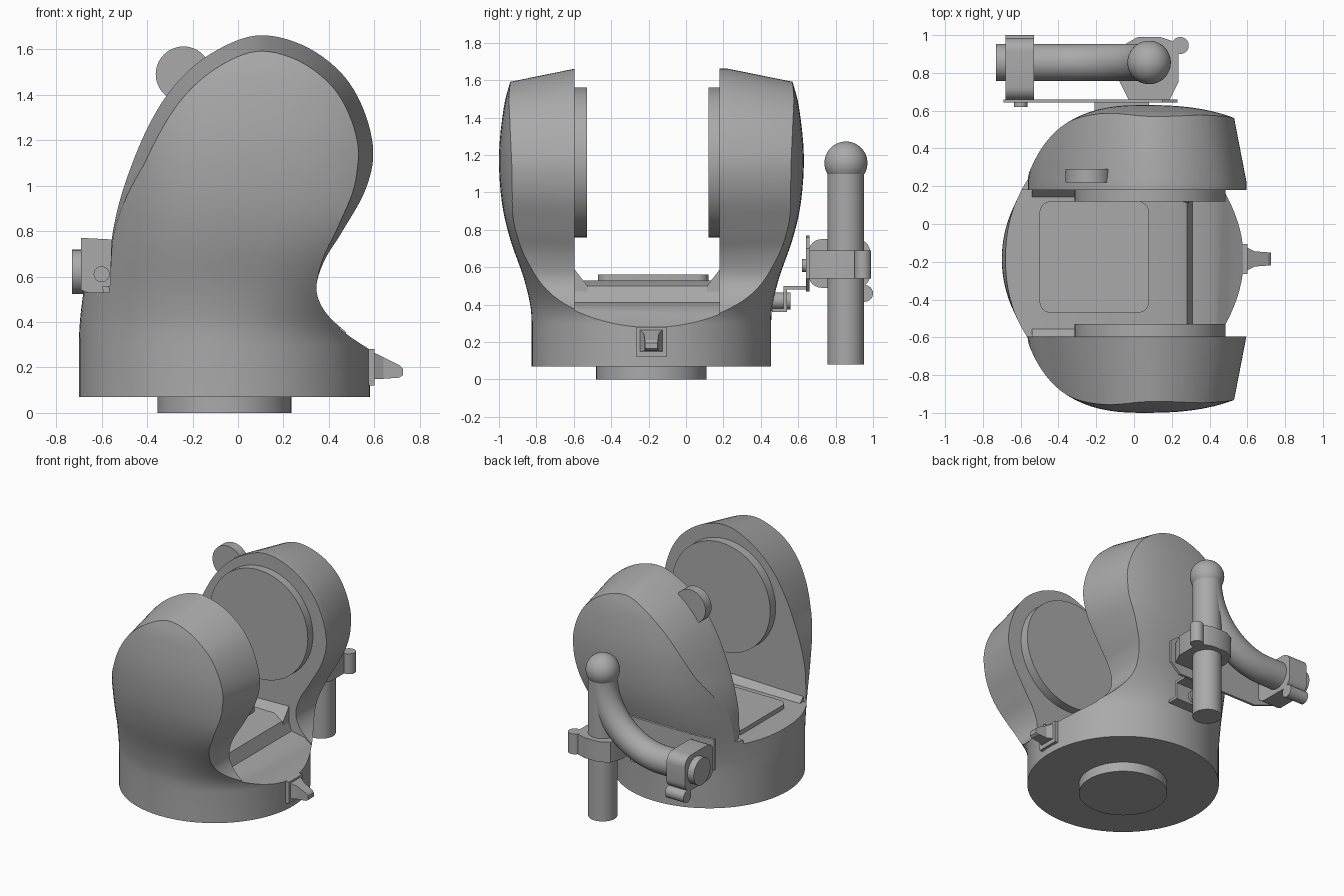
import bpy, bmesh, math
from mathutils import Vector, Matrix

if "Cube" in bpy.data.objects:
    bpy.data.objects.remove(bpy.data.objects["Cube"])

grey = bpy.data.materials.new("plain grey")
grey.use_nodes = True
grey.diffuse_color = (0.4, 0.4, 0.4, 1)
grey.node_tree.nodes["Principled BSDF"].inputs["Base Color"].default_value = (0.4, 0.4, 0.4, 1)
MID = -0.185  # centre plane between the arms


def finish(bm, name, smooth=True):
    bmesh.ops.recalc_face_normals(bm, faces=bm.faces)
    mesh = bpy.data.meshes.new(name)
    bm.to_mesh(mesh)
    bm.free()
    ob = bpy.data.objects.new(name, mesh)
    bpy.context.collection.objects.link(ob)
    mesh.materials.append(grey)
    if smooth:
        shade(ob)
    return ob


def shade(ob):
    bpy.ops.object.select_all(action="DESELECT")
    ob.select_set(True)
    bpy.context.view_layer.objects.active = ob
    bpy.ops.object.shade_smooth_by_angle(angle=math.radians(30))


def loft(name, rings, smooth=True):
    bm = bmesh.new()
    rows = [[bm.verts.new(p) for p in ring] for ring in rings]
    n = len(rows[0])
    for a, b in zip(rows, rows[1:]):
        for i in range(n):
            bm.faces.new((a[i], a[(i + 1) % n], b[(i + 1) % n], b[i]))
    bm.faces.new(rows[0][::-1])
    bm.faces.new(rows[-1])
    return finish(bm, name, smooth)


def prism(name, outline, y0, y1):
    return loft(name, [[(x, y, z) for x, z in outline] for y in (y0, y1)])


def slab(name, outline, z0, z1):
    return loft(name, [[(x, y, z) for x, y in outline] for z in (z0, z1)])


def rod(name, start, end, r, sides=48):
    a, b = Vector(start), Vector(end)
    bm = bmesh.new()
    turn = (b - a).to_track_quat("Z", "Y").to_matrix().to_4x4()
    bmesh.ops.create_cone(bm, cap_ends=True, segments=sides, radius1=r, radius2=r,
                          depth=(b - a).length, matrix=Matrix.Translation((a + b) / 2) @ turn)
    return finish(bm, name)


def spline(points, steps=6):
    out = []
    for i in range(len(points) - 1):
        p = [Vector(points[min(max(i + k, 0), len(points) - 1)]) for k in (-1, 0, 1, 2)]
        for s in range(steps):
            t = s / steps
            out.append(0.5 * (2 * p[1] + (p[2] - p[0]) * t
                       + (2 * p[0] - 5 * p[1] + 4 * p[2] - p[3]) * t * t
                       + (3 * p[1] - p[0] - 3 * p[2] + p[3]) * t ** 3))
    return out + [Vector(points[-1])]


def rounded(x0, x1, y0, y1, r, steps=6):
    corners = ((x1 - r, y1 - r), (x0 + r, y1 - r), (x0 + r, y0 + r), (x1 - r, y0 + r))
    return [(cx + r * math.cos(math.pi / 2 * (q + s / steps)),
             cy + r * math.sin(math.pi / 2 * (q + s / steps)))
            for q, (cx, cy) in enumerate(corners) for s in range(steps + 1)]


def boolean(ob, cutter, operation):
    mod = ob.modifiers.new(operation.lower(), "BOOLEAN")
    mod.operation, mod.object, mod.solver = operation, cutter, "EXACT"
    bpy.context.view_layer.objects.active = ob
    bpy.ops.object.modifier_apply(modifier=mod.name)
    bpy.data.objects.remove(cutter)


# Body hull: round at the base, swelling to domed arm sides
def hull_ring(z, b):
    t = min(max((z - 0.3) / 0.6, 0), 1)
    t = t * t * (3 - 2 * t)
    n, cx = 2 + 0.5 * t, -0.06 + 0.11 * t
    ring = []
    for i in range(96):
        c, s = math.cos(math.tau * i / 96), math.sin(math.tau * i / 96)
        a = 0.64 + (0.28 if c > 0 else 0.05) * t
        ring.append((cx + a * math.copysign(abs(c) ** (2 / n), c),
                     MID + b * math.copysign(abs(s) ** (2 / n), s), z))
    return ring


swell = spline([(0.3, 0.64), (0.4, 0.648), (0.55, 0.685), (0.75, 0.755), (0.95, 0.8),
                (1.2, 0.815), (1.45, 0.79), (1.59, 0.755), (1.72, 0.715)], 4)
body = loft("forked_body", [hull_ring(0.07, 0.64)] + [hull_ring(z, b) for z, b in swell])

# Arm silhouette, drawn in slightly towards the outer sides
arm = spline([(-0.56, 0.56), (-0.56, 0.66), (-0.55, 0.8), (-0.5, 1.0), (-0.4, 1.25),
              (-0.28, 1.44), (-0.12, 1.58), (0.08, 1.66), (0.28, 1.62), (0.45, 1.5),
              (0.55, 1.34), (0.595, 1.15), (0.56, 0.98), (0.46, 0.8), (0.38, 0.67),
              (0.345, 0.55), (0.38, 0.45), (0.47, 0.36), (0.6, 0.27), (0.8, 0.18)])
silhouette = [(-0.8, 0), (-0.8, 0.53)] + [tuple(p) for p in arm] + [(0.8, 0)]


def drawn_in(y, amount):
    ring = []
    for x, z in silhouette:
        k = 1 - amount * min(max((z - 0.58) / 0.5, 0), 1)
        ring.append((0.08 + (x - 0.08) * k, y, 1.12 + (z - 1.12) * k))
    return ring


boolean(body, loft("arm_cutter", [drawn_in(MID - 0.85, 0.165), drawn_in(MID - 0.41, 0),
                                  drawn_in(MID + 0.41, 0), drawn_in(MID + 0.85, 0.165)]),
        "INTERSECT")
channel = [(-0.9, 0.53), (0.2, 0.53), (0.28, 0.5), (0.31, 0.41), (0.42, 0.39),
           (0.5, 0.33), (0.6, 0.265), (0.9, 0.15), (0.9, 1.9), (-0.9, 1.9)]
boolean(body, prism("channel_cutter", channel, MID - 0.41, MID + 0.365), "DIFFERENCE")
shade(body)

rod("foot_disc", (-0.06, MID, 0), (-0.06, MID, 0.09), 0.295, 64)
slab("floor_panel", rounded(-0.5, 0.08, -0.47, 0.12, 0.06), 0.5, 0.562)

# Sloped strips where the floor meets the arms
for side, name in ((-1, "front_floor_strip"), (1, "back_floor_strip")):
    wall = MID + (-0.412 if side < 0 else 0.367)
    loft(name, [[(x, wall, 0.4), (x, wall, top), (x, wall - side * 0.07, 0.5), (x, wall - side * 0.07, 0.4)]
                for x, top in ((-0.54, 0.57), (0.29, 0.59))])

# Round pads on the inner faces of the arms
rod("front_pad", (0.085, -0.62, 1.16), (0.085, -0.53, 1.16), 0.4, 96)
rod("back_pad", (0.085, 0.2, 1.16), (0.085, 0.12, 1.16), 0.4, 96)
rod("arm_lug", (-0.24, 0.22, 1.49), (-0.24, 0.29, 1.49), 0.122)

# Pointer at the foot of the scoop
loft("pointer", [[(x, MID - w, lo), (x, MID + w, lo), (x, MID + w, hi), (x, MID - w, hi)]
                 for x, w, lo, hi in ((0.5, 0.065, 0.15, 0.3), (0.6, 0.06, 0.15, 0.265),
                                      (0.64, 0.04, 0.15, 0.245), (0.71, 0.035, 0.155, 0.21),
                                      (0.725, 0.033, 0.165, 0.195))], False)
loft("pointer_base", [[(x, MID - w, 0.12), (x, MID + w, 0.12), (x, MID + w, 0.28), (x, MID - w, 0.28)]
                      for x, w in ((0.5, 0.08), (0.6, 0.08))], False)

# Handle: ball-topped upright with a side tube bending to the horizontal
RX, RY, RZ = 0.08, 0.855, 0.62
rod("upright_rod", (RX, RY, 0.08), (RX, RY, 1.17), 0.098)
bm = bmesh.new()
bmesh.ops.create_uvsphere(bm, u_segments=48, v_segments=24, radius=0.115,
                          matrix=Matrix.Translation((RX, RY, 1.157)))
finish(bm, "ball_knob")
bend = [(RX, 1.12, 0.0)]
R = 0.5
bend = [(RX - R + R * math.cos(a), RZ + R - R * math.sin(a), a)
        for a in (math.pi / 2 * i / 20 for i in range(21))]
bend.append((-0.73, RZ, math.pi / 2))
tube = []
for x, z, a in bend:
    tube.append([(x + 0.098 * math.cos(t) * math.cos(a), RY + 0.098 * math.sin(t),
                  z - 0.098 * math.cos(t) * math.sin(a))
                 for t in (math.tau * i / 40 for i in range(40))])
loft("bent_tube", tube)

# Clamps holding the rods, each with a round lug
slab("upright_clamp", [(-0.03, 0.66), (0.19, 0.66), (0.235, 0.75), (0.235, 0.93), (0.2, 0.97),
                       (0.14, 0.99), (0.02, 0.99), (-0.05, 0.95), (-0.08, 0.86), (-0.08, 0.76)],
     0.54, 0.69)
rod("upright_clamp_lug", (0.245, 0.945, 0.54), (0.245, 0.945, 0.69), 0.045, 24)
loft("tube_clamp", [[(x, y, z) for y, z in rounded(0.655, 0.985, 0.49, 0.75, 0.07)]
                    for x in (-0.68, -0.53)])
rod("tube_clamp_lug", (-0.68, 0.955, 0.46), (-0.53, 0.955, 0.46), 0.045, 24)
rod("clamp_bolt", (-0.6, 0.62, 0.61), (-0.6, 0.67, 0.61), 0.035, 24)

# Mounting plate and its cranked bracket to the body
prism("mounting_plate", [(-0.69, 0.54), (-0.5, 0.47), (0.15, 0.47), (0.23, 0.54),
                         (0.23, 0.7), (0.15, 0.76), (-0.5, 0.76), (-0.69, 0.77)], 0.642, 0.66)
crank = [(0.46, 0.38), (0.52, 0.38), (0.52, 0.5), (0.645, 0.5), (0.645, 0.48), (0.54, 0.48),
         (0.54, 0.36), (0.46, 0.36)]
loft("cranked_bracket", [[(x, y, z) for y, z in crank] for x in (-0.21, 0.08)], False)
rod("bracket_bolt", (-0.065, 0.44, 0.42), (-0.065, 0.56, 0.42), 0.045, 24)
